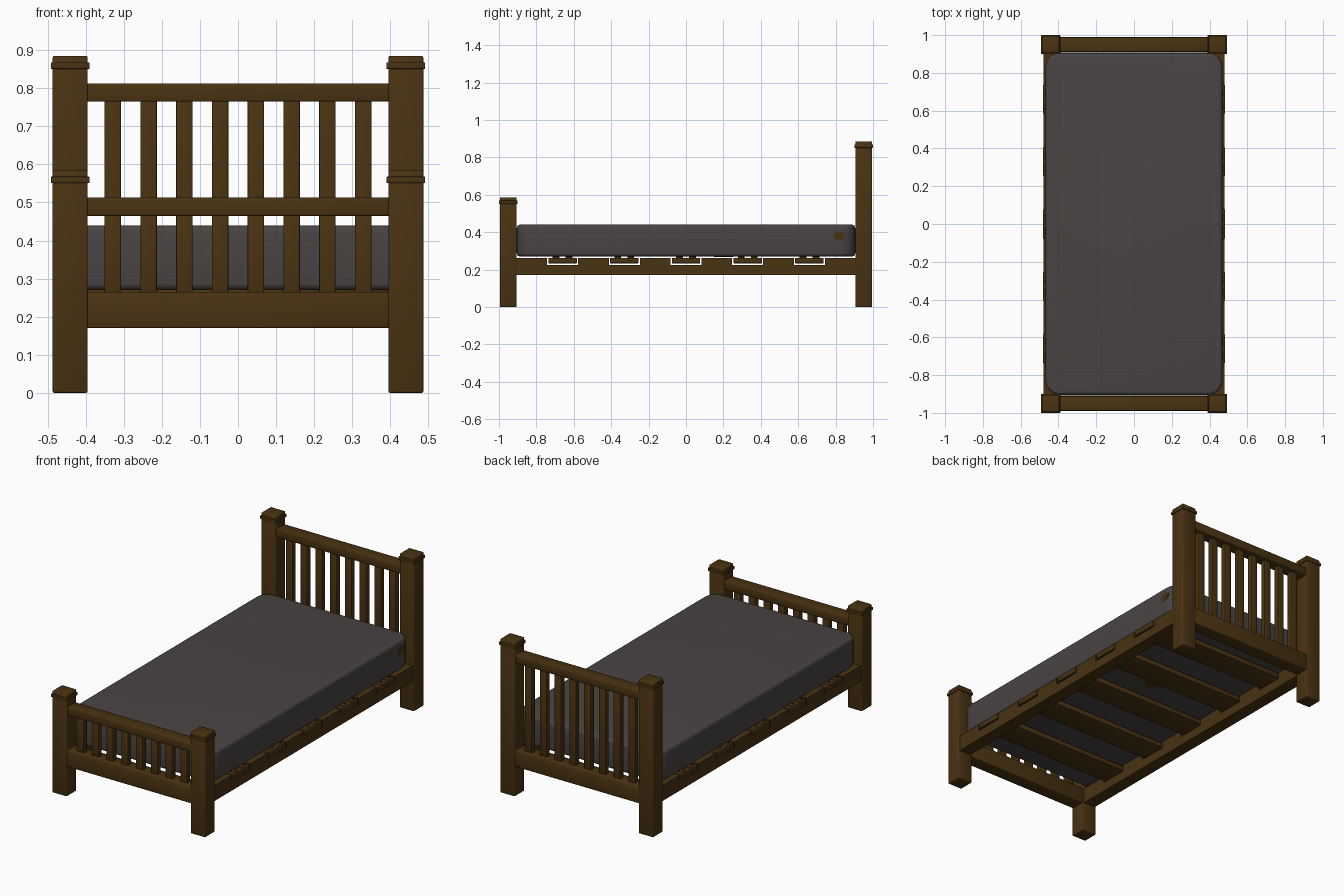
import bpy, bmesh, math

if "Cube" in bpy.data.objects:
    bpy.data.objects.remove(bpy.data.objects["Cube"])

def mat(name, rgb):
    m = bpy.data.materials.new(name)
    m.diffuse_color = (*rgb, 1)
    m.use_nodes = True
    m.node_tree.nodes["Principled BSDF"].inputs["Base Color"].default_value = m.diffuse_color
    return m

WOOD = mat("dark_brown_wood", (0.068, 0.033, 0.006))
CLOTH = mat("grey_cloth", (0.066, 0.058, 0.057))

def finish(name, bm, material, bevel=0.0, smooth=True):
    bmesh.ops.recalc_face_normals(bm, faces=bm.faces)
    me = bpy.data.meshes.new(name)
    bm.to_mesh(me)
    bm.free()
    me.materials.append(material)
    ob = bpy.data.objects.new(name, me)
    bpy.context.collection.objects.link(ob)
    for p in me.polygons:
        p.use_smooth = smooth
    if bevel:
        b = ob.modifiers.new("soft_edges", 'BEVEL')
        b.width, b.segments = bevel, 2
        b.limit_method = 'ANGLE'
    return ob

def box(name, x, y, z, material=WOOD, bevel=0.004, smooth=True):
    """Box from (min, max) ranges."""
    bm = bmesh.new()
    bmesh.ops.create_cube(bm, size=1)
    for v in bm.verts:
        for i, r in enumerate((x, y, z)):
            v.co[i] = (r[0] + r[1]) / 2 + v.co[i] * (r[1] - r[0])
    return finish(name, bm, material, bevel, smooth)

def prism(name, pts, x, material=WOOD, smooth=False):
    """Y-Z outline extruded along x."""
    bm = bmesh.new()
    f = bm.faces.new([bm.verts.new((x[0], a, b)) for a, b in pts])
    ext = bmesh.ops.extrude_face_region(bm, geom=[f])
    for v in ext["geom"]:
        if isinstance(v, bmesh.types.BMVert):
            v.co.x = x[1]
    return finish(name, bm, material, 0, smooth)

# head and foot ends: posts, collars, rails, spindles
PX, PY = 0.441, 0.95
for end, sy, h in (("head", 1, 0.885), ("foot", -1, 0.585)):
    yc = sy * PY
    span = lambda d: (yc - d, yc + d)
    for side, sx in (("left", -1), ("right", 1)):
        xc = sx * PX
        box(f"{end}_post_{side}", (xc - 0.046, xc + 0.046), span(0.045), (0, h))
        box(f"{end}_post_collar_{side}", (xc - 0.051, xc + 0.051), span(0.05),
            (h - 0.034, h - 0.017), bevel=0.002)
    box(f"{end}_top_rail", (-0.40, 0.40), span(0.038), (h - 0.12, h - 0.072))
    box(f"{end}_bottom_rail", (-0.40, 0.40), span(0.041), (0.17, 0.265))
    for i in range(8):
        x = -0.329 + i * 0.094
        box(f"{end}_spindle_{i + 1}", (x - 0.0215, x + 0.0215), span(0.015),
            (0.25, h - 0.11), bevel=0.003)

# notched side rails
SLATS = [-0.66 + i * 0.33 for i in range(5)]
outline = [(-0.91, 0.172), (0.91, 0.172), (0.91, 0.262)]
for y in reversed(SLATS):
    outline += [(y + 0.083, 0.262), (y + 0.083, 0.225),
                (y - 0.083, 0.225), (y - 0.083, 0.262)]
outline.append((-0.91, 0.262))
prism("side_rail_left", outline, (-0.48, -0.405))
prism("side_rail_right", outline, (0.405, 0.48))

# cross slats resting in the notches
for i, y in enumerate(SLATS):
    box(f"cross_slat_{i + 1}", (-0.483, 0.483), (y - 0.076, y + 0.076),
        (0.233, 0.263), bevel=0.003)
    for k in (-1, 1):
        box(f"slat_pad_{i + 1}_{'a' if k < 0 else 'b'}", (-0.47, 0.47),
            (y + k * 0.035 - 0.018, y + k * 0.035 + 0.018), (0.26, 0.27), bevel=0)

# mattress: rounded rectangle with softened rims
bm = bmesh.new()
R, HX, HY = 0.075, 0.468, 0.905
ring = []
for q, (sx, sy) in enumerate(((1, 1), (-1, 1), (-1, -1), (1, -1))):
    for s in range(9):
        a = math.pi / 2 * (q + s / 8)
        ring.append(bm.verts.new((sx * (HX - R) + R * math.cos(a),
                                  sy * (HY - R) + R * math.sin(a), 0.27)))
face = bm.faces.new(ring)
ext = bmesh.ops.extrude_face_region(bm, geom=[face])
for v in ext["geom"]:
    if isinstance(v, bmesh.types.BMVert):
        v.co.z = 0.44
rims = [e for e in bm.edges if abs(e.verts[0].co.z - e.verts[1].co.z) < 1e-4]
bmesh.ops.bevel(bm, geom=rims, offset=0.018, segments=4, profile=0.5, affect='EDGES')
finish("mattress", bm, CLOTH)

# small brown patches on the mattress side and underside
prism("mattress_side_patch", [(0.785, 0.375), (0.80, 0.36), (0.84, 0.362), (0.852, 0.385),
                              (0.835, 0.405), (0.80, 0.40)], (0.464, 0.4695))
bm = bmesh.new()
bmesh.ops.create_circle(bm, cap_ends=True, segments=6, radius=0.05)
for v in bm.verts:
    v.co.x += 0.036
    v.co.y += 0.20
    v.co.z = 0.268
ext = bmesh.ops.extrude_face_region(bm, geom=bm.faces[:])
for v in ext["geom"]:
    if isinstance(v, bmesh.types.BMVert):
        v.co.z = 0.272
finish("mattress_under_patch", bm, WOOD, smooth=False)
